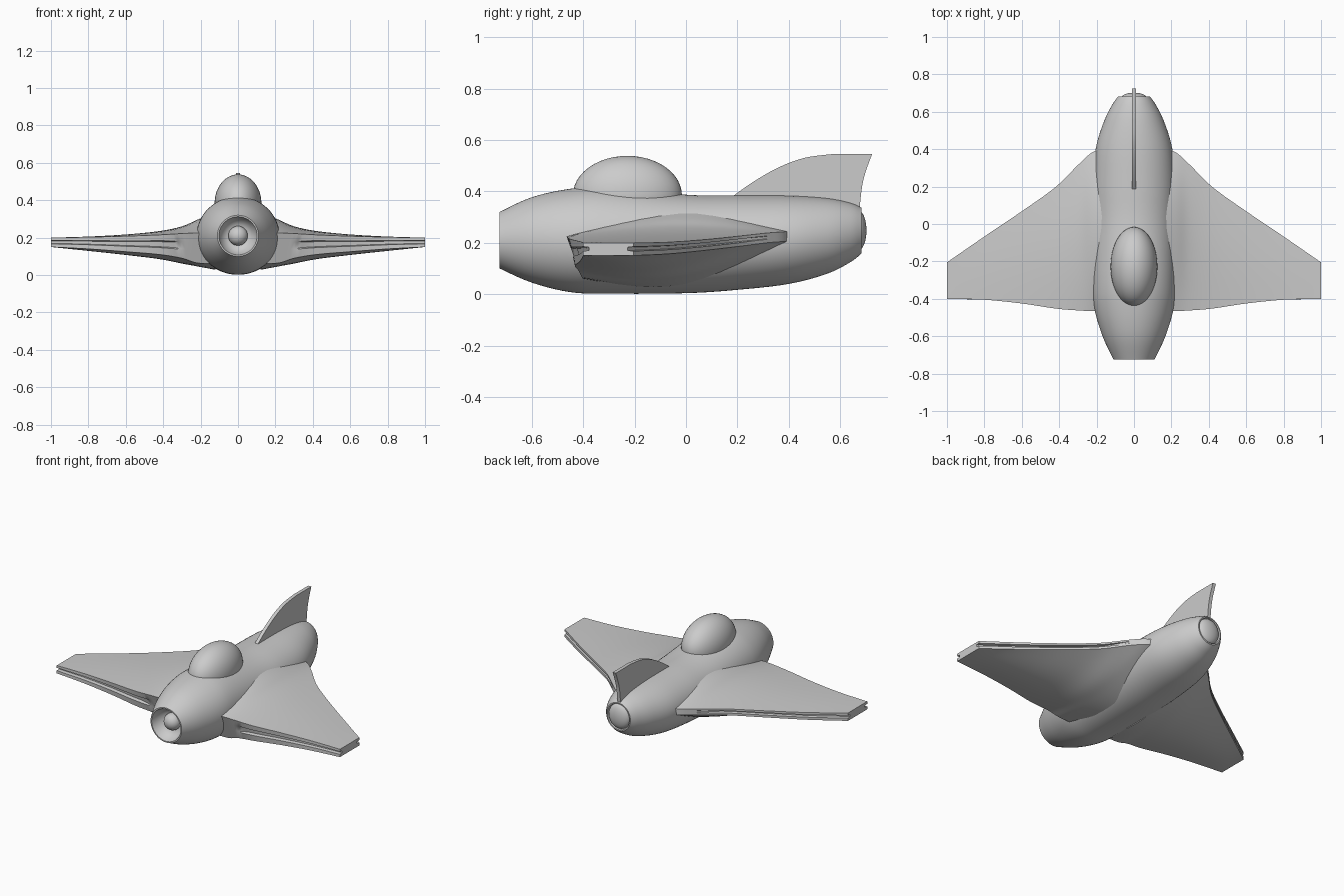
import bpy, bmesh, math

if "Cube" in bpy.data.objects:
    bpy.data.objects.remove(bpy.data.objects["Cube"])


def catmull(rows, n):
    """Smoothly resample rows of numbers, n steps per span."""
    out = []
    for i in range(len(rows) - 1):
        p0, p1 = rows[max(i - 1, 0)], rows[i]
        p2, p3 = rows[i + 1], rows[min(i + 2, len(rows) - 1)]
        for s in range(n):
            t = s / n
            out.append([0.5 * (2 * b + (c - a) * t + (2 * a - 5 * b + 4 * c - d) * t ** 2
                               + (3 * b - a - 3 * c + d) * t ** 3)
                        for a, b, c, d in zip(p0, p1, p2, p3)])
    return out + [list(rows[-1])]


def loft(name, rings, angle=35):
    """Skin a list of equal-length closed rings and cap both ends."""
    bm = bmesh.new()
    vs = [[bm.verts.new(p) for p in r] for r in rings]
    n = len(rings[0])
    for a, b in zip(vs, vs[1:]):
        for i in range(n):
            j = (i + 1) % n
            bm.faces.new((a[i], a[j], b[j], b[i]))
    bm.faces.new(vs[0])
    bm.faces.new(vs[-1])
    bmesh.ops.recalc_face_normals(bm, faces=bm.faces)
    me = bpy.data.meshes.new(name)
    bm.to_mesh(me)
    bm.free()
    ob = bpy.data.objects.new(name, me)
    bpy.context.collection.objects.link(ob)
    smooth(ob, angle)
    return ob


def smooth(ob, angle=35):
    bpy.ops.object.select_all(action='DESELECT')
    ob.select_set(True)
    bpy.context.view_layer.objects.active = ob
    bpy.ops.object.shade_smooth_by_angle(angle=math.radians(angle))


def ball(name, loc, scale):
    bpy.ops.mesh.primitive_uv_sphere_add(segments=48, ring_count=24, location=loc)
    ob = bpy.context.object
    ob.name = name
    ob.scale = scale
    bpy.ops.object.transform_apply(location=False, rotation=False, scale=True)
    smooth(ob)


def ring(y, hw, zb, zt, n=64):
    zc, hh = (zb + zt) / 2, (zt - zb) / 2
    return [(hw * math.cos(2 * math.pi * i / n), y, zc + hh * math.sin(2 * math.pi * i / n))
            for i in range(n)]


# Fuselage: y, half width, bottom, top
hull = [(-.725, .11, .10, .32), (-.6, .168, .045, .377), (-.45, .212, .008, .41),
        (-.3, .222, .002, .418), (0, .22, .004, .387), (.2, .22, .017, .384),
        (.4, .205, .04, .383), (.55, .16, .08, .373), (.64, .115, .125, .355),
        (.682, .085, .158, .337)]
# Bowl in the nose and step in the tail continue the skin inwards
nose = [(-.65, .02, .19, .23), (-.655, .06, .15, .27), (-.68, .088, .122, .298),
        (-.725, .102, .108, .312)]
tail = [(.682, .078, .166, .33), (.668, .074, .17, .326)]
loft("fuselage", [ring(*r) for r in nose + catmull(hull, 5) + tail])

ball("nose_cone", (0, -.66, .21), (.052, .05, .052))
ball("tail_cap", (0, .668, .248), (.073, .034, .079))
ball("canopy", (0, -.228, .385), (.125, .212, .153))

# Wing stations: x, lead y, trail y, top z (lead, mid, trail),
# bottom z (trail, mid, lead), sweep back of lower leading edge
stations = [(.12, -.46, .42, .225, .335, .245, .205, .04, .06, .06),
            (.22, -.465, .385, .225, .295, .243, .205, .06, .065, .06),
            (.30, -.462, .315, .222, .26, .238, .20, .07, .09, .045),
            (.42, -.452, .197, .215, .235, .225, .185, .09, .11, .02),
            (.6, -.425, .068, .208, .217, .212, .17, .11, .125, .01),
            (.8, -.405, -.067, .203, .206, .203, .157, .13, .14, 0),
            (1, -.40, -.205, .2, .2, .2, .15, .15, .15, 0)]


def bow(a, m, b, n=12):
    """Curve a -> b passing m halfway, both ends included."""
    for i in range(n + 1):
        t = i / n
        yield t, a + (b - a) * t + (m - (a + b) / 2) * math.sin(math.pi * t)


def wing_section(s):
    x, yl, yt, tl, tm, tt, bt, bmid, bl, sw = s
    d = .022 * min(max((x - .3) / .08, 0), 1)
    pts = [(x, yl + (yt - yl) * t, z) for t, z in bow(tl, tm, tt)]
    # grooved trailing edge
    for f, g in ((.3, 0), (.35, 1), (.6, 1), (.65, 0)):
        pts.append((x, yt - d * g, tt + (bt - tt) * f))
    y0 = yl + sw
    pts += [(x, yt + (y0 - yt) * t, z) for t, z in bow(bt, bmid, bl)]
    # grooved leading edge
    for f, g in ((.35, 0), (.4, 1), (.65, 1), (.7, 0)):
        pts.append((x, y0 + (yl - y0) * f + d * g, bl + (tl - bl) * f))
    return pts


wings = loft("wings", [wing_section(s) for s in catmull(stations, 5)], 30)
wings.modifiers.new("mirror", 'MIRROR')

# Tail fin: swept outline, thin plate
front = catmull([(.17, .372), (.26, .436), (.36, .493), (.46, .53), (.57, .545)], 5)
back = catmull([(.724, .545), (.70, .48), (.685, .42), (.675, .33)], 4)
outline = front + back + [[.60, .30], [.25, .33]]
loft("tail_fin", [[(x, y, z) for y, z in outline] for x in (-.011, .011)], 25)
